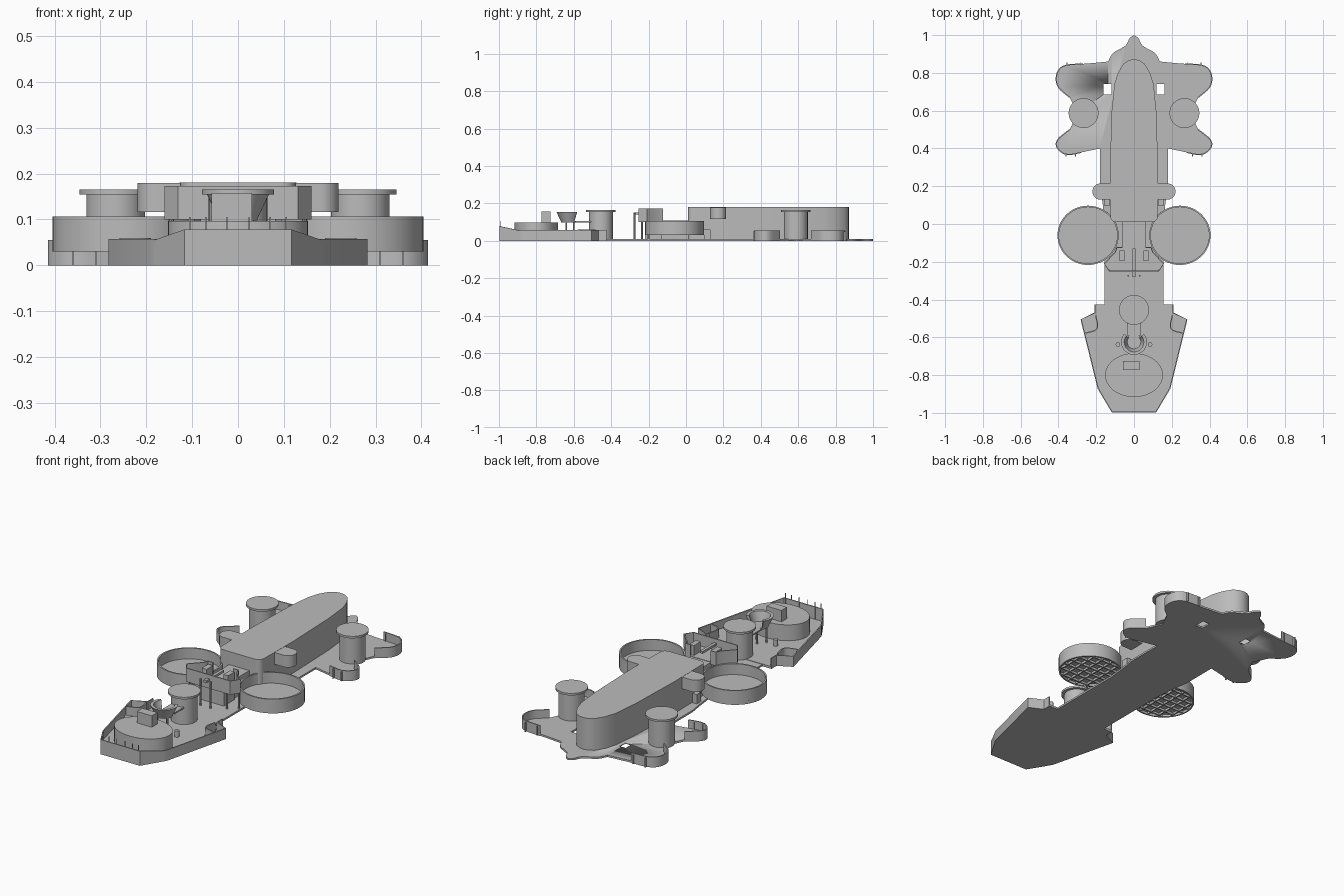
import bpy, bmesh, math
from mathutils import Vector

if "Cube" in bpy.data.objects:
    bpy.data.objects.remove(bpy.data.objects["Cube"])

grey = bpy.data.materials.new("plain grey")
grey.use_nodes = True
COLOUR = (0.5, 0.5, 0.5, 1)
grey.diffuse_color = COLOUR
grey.node_tree.nodes["Principled BSDF"].inputs["Base Color"].default_value = COLOUR


def finish(name, bm, smooth=True):
    bmesh.ops.recalc_face_normals(bm, faces=bm.faces)
    mesh = bpy.data.meshes.new(name)
    bm.to_mesh(mesh)
    bm.free()
    mesh.materials.append(grey)
    ob = bpy.data.objects.new(name, mesh)
    bpy.context.collection.objects.link(ob)
    if smooth:
        bpy.ops.object.select_all(action='DESELECT')
        ob.select_set(True)
        bpy.context.view_layer.objects.active = ob
        bpy.ops.object.shade_smooth_by_angle(angle=math.radians(32))
    return ob


def rounded(points, closed=False, steps=8):
    """Path with a curved corner wherever a point has a third value, its radius."""
    out, n = [], len(points)
    for i, p in enumerate(points):
        c = Vector(p[:2])
        if len(p) < 3 or (not closed and i in (0, n - 1)):
            out.append(c)
            continue
        ends = []
        for q in (points[i - 1], points[(i + 1) % n]):
            d = Vector(q[:2]) - c
            ends.append(c + d.normalized() * min(p[2], d.length * 0.5))
        for k in range(steps + 1):
            t = k / steps
            out.append(ends[0] * (1 - t) ** 2 + c * 2 * t * (1 - t) + ends[1] * t * t)
    return out


def flip(points):
    return [(-p[0], *p[1:]) for p in points]


def both(half):
    """Close a right-hand half outline with its mirror image."""
    return half + [q for q in flip(half[::-1]) if abs(q[0]) > 1e-5]


def oval(cx, cy, rx, ry, n=48, start=0, sweep=2 * math.pi):
    return [(cx + rx * math.cos(start + sweep * i / n),
             cy + ry * math.sin(start + sweep * i / n)) for i in range(n)]


def prism(name, outline, z0, z1, scale=1):
    bm = bmesh.new()
    mid = sum((Vector(p) for p in outline), Vector((0, 0))) / len(outline)
    low = [bm.verts.new((*(mid + (Vector(p) - mid) * scale), z0)) for p in outline]
    top = [bm.verts.new((*p, z1)) for p in outline]
    bm.faces.new(low)
    bm.faces.new(top)
    for i in range(len(low)):
        j = (i + 1) % len(low)
        bm.faces.new((low[i], low[j], top[j], top[i]))
    return finish(name, bm)


def box(name, x0, x1, y0, y1, z0, z1):
    return prism(name, [(x0, y0), (x1, y0), (x1, y1), (x0, y1)], z0, z1)


def wall(name, path, z0, z1, thick=0.006, closed=False):
    """Thin upright plating; z1 is one height or one per path point."""
    bm, n = bmesh.new(), len(path)
    path = [Vector(p) for p in path]
    rows = []
    for i, p in enumerate(path):
        a = path[i - 1] if closed or i else p
        b = path[(i + 1) % n] if closed or i < n - 1 else p
        side = Vector((a.y - b.y, b.x - a.x)).normalized() * thick / 2
        h = z1[i] if isinstance(z1, list) else z1
        rows.append([bm.verts.new((*(p + s * side), z))
                     for s, z in ((1, z0), (1, h), (-1, h), (-1, z0))])
    for i in range(n if closed else n - 1):
        r, s = rows[i], rows[(i + 1) % n]
        for k in range(4):
            bm.faces.new((r[k], r[(k + 1) % 4], s[(k + 1) % 4], s[k]))
    if not closed:
        bm.faces.new(rows[0])
        bm.faces.new(rows[-1])
    return finish(name, bm)


def tower(name, x, y):
    prism(name + "_body", oval(x, y, 0.064, 0.064), 0.005, 0.155)
    prism(name + "_cap", oval(x, y, 0.079, 0.079), 0.154, 0.165)


# Main deck plate with two square openings
aft = [(0, 1), (0.025, 0.985, 0.02), (0.04, 0.945, 0.02), (0.115, 0.905, 0.02), (0.137, 0.86),
       (0.24, 0.85), (0.40, 0.84, 0.08), (0.42, 0.735, 0.06), (0.34, 0.67), (0.30, 0.585),
       (0.34, 0.50), (0.43, 0.43, 0.06), (0.37, 0.36, 0.06), (0.18, 0.40)]
waist = [(0.18, 0.2), (0.165, 0.1), (0.155, 0), (0.155, -0.43), (0.0, -0.43)]
deck = prism("main_deck", both(rounded(aft + waist)), 0, 0.01)
for s in (-1, 1):
    cutter = box("deck_cutter", s * 0.12, s * 0.162, 0.685, 0.742, -0.1, 0.1)
    cutter.hide_render = True
    mod = deck.modifiers.new("opening", 'BOOLEAN')
    mod.object, mod.solver = cutter, 'EXACT'
    bpy.context.view_layer.objects.active = deck
    bpy.ops.object.modifier_apply(modifier="opening")
    bpy.data.objects.remove(cutter)

# Forward deck and its bulwark
fore = [(0.155, -0.425), (0.206, -0.425), (0.206, -0.47), (0.28, -0.505), (0.19, -0.87), (0.116, -0.995)]
prism("forward_deck", both(fore), 0, 0.012)
wall("bow_bulwark", [(-0.18, -0.888), (-0.116, -0.995), (0.116, -0.995), (0.18, -0.888)],
     0, [0.055, 0.078, 0.078, 0.055])
for x in (-0.105, -0.07, -0.024, 0.024, 0.07, 0.105):
    box("bow_post", x - 0.0015, x + 0.0015, -0.993, -0.99, 0.01, 0.105)
prism("forward_drum", oval(0, -0.8, 0.153, 0.116), 0.005, 0.097)
box("drum_box", -0.058, 0.03, -0.772, -0.725, 0.09, 0.158)
tower("forward_tower", 0, -0.455)

# Half-round flared lookout on legs
arc = dict(n=25, start=math.radians(140), sweep=math.radians(270))
bm = bmesh.new()
profile = ((0.042, 0.1), (0.068, 0.155), (0.052, 0.155), (0.036, 0.106))
rings = [[bm.verts.new((*p, z)) for p in oval(0, -0.625, r, r, **arc)] for r, z in profile]
for k in range(4):
    a, b = rings[k], rings[(k + 1) % 4]
    for i in range(24):
        bm.faces.new((a[i], a[i + 1], b[i + 1], b[i]))
for i in (0, -1):
    bm.faces.new([r[i] for r in rings])
finish("lookout_tub", bm)
prism("lookout_floor", oval(0, -0.625, 0.043, 0.043, 24), 0.098, 0.106)
box("lookout_gangway", -0.036, 0.036, -0.59, -0.5, 0.098, 0.106)
for x, y in ((-0.03, -0.64), (0.03, -0.64), (0, -0.6)):
    prism("lookout_leg", oval(x, y, 0.005, 0.005, 8), 0.01, 0.1)

# Paired parts
rib_x = [0.11 + 0.052 * i for i in range(6)]
rib_y = [-0.18 + 0.048 * i for i in range(6)]
for s, tag in ((1, "left"), (-1, "right")):
    def side(points):
        return points if s > 0 else flip(points)

    # Forward bulwark and corner tub
    wall(tag + "_forward_bulwark", side(fore[1:5] + [(0.18, -0.888)]), 0, 0.057)
    wall(tag + "_corner_tub", side(rounded([(0.203, -0.485), (0.185, -0.56, 0.06), (0.258, -0.578)])), 0.01, 0.06)
    prism(tag + "_bollard", oval(s * 0.085, -0.638, 0.012, 0.012, 16), 0.01, 0.045)

    # Oval gun platform with ribs underneath
    cx, cy, rx, ry = s * 0.243, -0.06, 0.162, 0.157
    prism(tag + "_platform_floor", oval(cx, cy, rx, ry), 0.043, 0.048)
    wall(tag + "_platform_wall", oval(cx, cy, rx - 0.004, ry - 0.004), 0.03, 0.106, 0.008, True)
    for x in rib_x:
        h = ry * math.sqrt(max(0, 1 - ((x - 0.243) / rx) ** 2)) - 0.006
        box(tag + "_platform_rib", s * x - 0.003, s * x + 0.003, cy - h, cy + h, 0.031, 0.044)
    for y in rib_y:
        w = rx * math.sqrt(max(0, 1 - ((y - cy) / ry) ** 2)) - 0.006
        box(tag + "_platform_crossrib", cx - w, cx + w, y - 0.003, y + 0.003, 0.031, 0.044)

    # Aft towers and lobe bulwarks
    tower(tag + "_aft_tower", s * 0.267, 0.587)
    upper = rounded([(0.27, 0.848)] + aft[6:9])
    lower = rounded([aft[10], aft[11], aft[12], (0.28, 0.379)])
    wall(tag + "_aft_bulwark", side(upper), 0, 0.055)
    wall(tag + "_waist_bulwark", side(lower), 0, 0.055)
    for x, y in ((0.285, 0.85), (0.355, 0.85), (0.31, 0.37), (0.36, 0.37)):
        box(tag + "_bulwark_bracket", s * x - 0.002, s * x + 0.002, y - 0.012, y + 0.006, 0, 0.05)

    # Deck lockers and bridge posts
    box(tag + "_deck_locker", s * 0.13, s * 0.155, 0.095, 0.13, 0.005, 0.06)
    for x, y in ((0.1, -0.235), (0.145, -0.2), (0.03, -0.275)):
        prism(tag + "_bridge_post", oval(s * x, y, 0.005, 0.005, 8), 0.005, 0.15 if x < 0.05 else 0.11)

# Long deckhouse with rounded stern
house = [(0, 0.01), (0.125, 0.01, 0.035), (0.128, 0.28), (0.118, 0.6), (0.104, 0.74), (0.085, 0.80),
         (0.055, 0.85), (0.025, 0.868), (0, 0.872)]
prism("deckhouse", both(rounded(house)), 0.005, 0.18)
prism("deckhouse_wings", oval(0.177, 0.172, 0.043, 0.043, 16, -math.pi / 2, math.pi * 16 / 15)
      + oval(-0.177, 0.172, 0.043, 0.043, 16, math.pi / 2, math.pi * 16 / 15), 0.116, 0.179)

# Bridge with open walls
box("bridge_trunk", -0.06, 0.06, -0.14, 0.02, 0.005, 0.11)
bridge = [(0, -0.25), (0.13, -0.25, 0.02), (0.157, -0.21), (0.10, -0.15), (0.09, -0.125), (0, -0.125)]
prism("bridge_floor", both(rounded(bridge)), 0.1, 0.112)
half = rounded([(0.06, -0.125)] + bridge[4:0:-1])
wall("bridge_wall", half + [Vector((-p.x, p.y)) for p in half[::-1]], 0.1, 0.173)
box("bridge_base", -0.07, 0.07, -0.22, -0.13, 0.005, 0.102)
for s in (-1, 1):
    box("bridge_cabinet", s * 0.05, s * 0.078, -0.195, -0.14, 0.11, 0.165)
box("bridge_beam", -0.008, 0.008, -0.28, -0.13, 0.14, 0.152)
